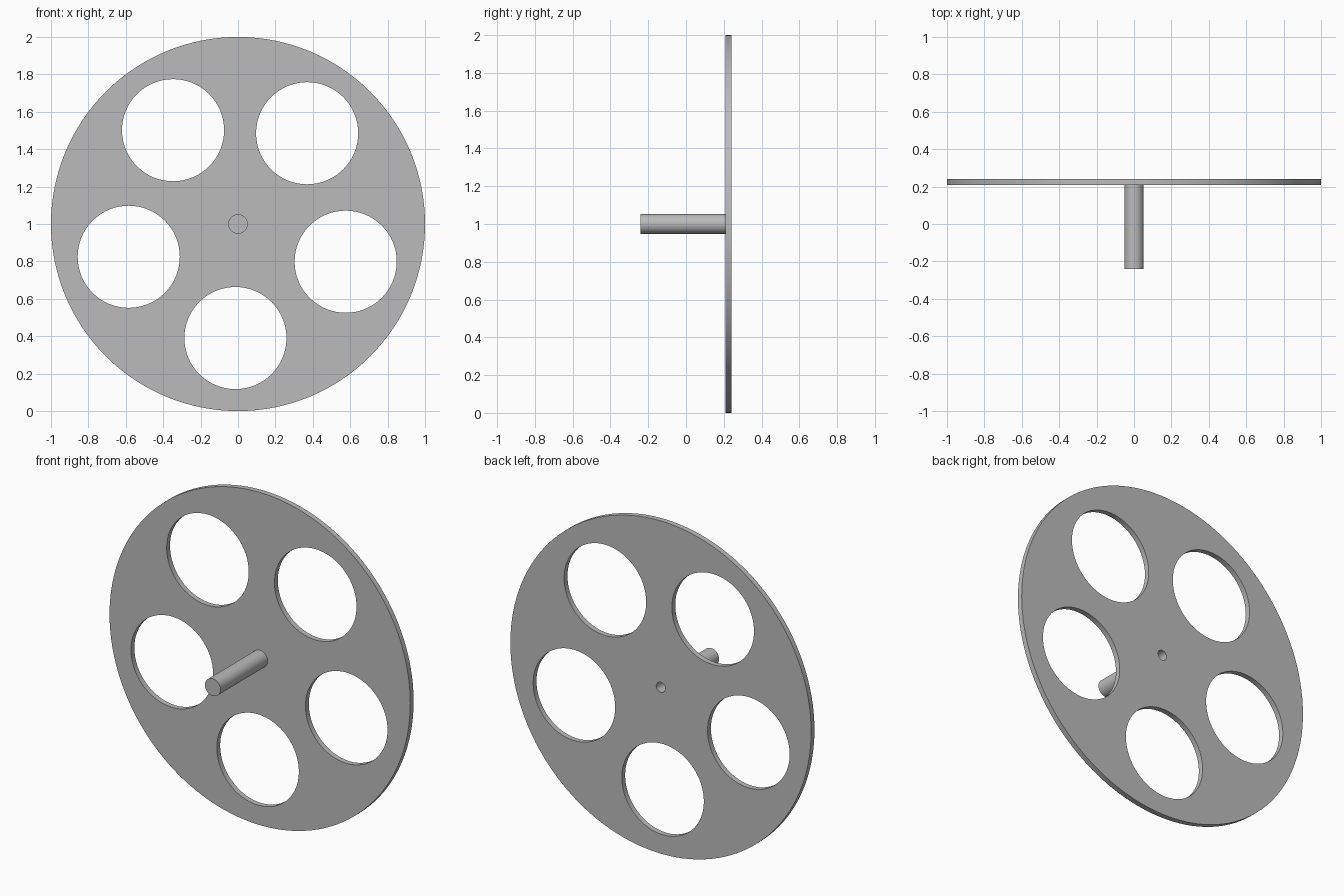
import bpy, bmesh
from math import sin, cos, radians, pi
from mathutils import Vector

cube = bpy.data.objects.get("Cube")
if cube:
    bpy.data.objects.remove(cube, do_unlink=True)

WHEEL_R, HOLE_R, HOLE_ORBIT = 1.0, 0.273, 0.61
AXLE_R, BORE_R = 0.052, 0.03
BACK, FACE, TIP, BORE_END = 0.24, 0.208, -0.24, 0.04
CENTRE = Vector((0, 0, 1))

grey = bpy.data.materials.new("plain_grey")
grey.use_nodes = True
grey.diffuse_color = (0.5, 0.5, 0.5, 1)
grey.node_tree.nodes["Principled BSDF"].inputs["Base Color"].default_value = (0.5, 0.5, 0.5, 1)


def finish(bm, name):
    bmesh.ops.recalc_face_normals(bm, faces=bm.faces)
    mesh = bpy.data.meshes.new(name)
    bm.to_mesh(mesh)
    bm.free()
    mesh.materials.append(grey)
    obj = bpy.data.objects.new(name, mesh)
    bpy.context.collection.objects.link(obj)
    bpy.ops.object.select_all(action="DESELECT")
    obj.select_set(True)
    bpy.context.view_layer.objects.active = obj
    bpy.ops.object.shade_smooth_by_angle(angle=radians(30))
    return obj


def ring(bm, x, z, radius, count):
    """Closed loop of edges in the plane of the wheel face."""
    verts = [bm.verts.new(CENTRE + Vector((x + radius * cos(2 * pi * i / count), FACE,
                                           z + radius * sin(2 * pi * i / count))))
             for i in range(count)]
    for a, b in zip(verts, verts[1:] + verts[:1]):
        bm.edges.new((a, b))


# Wheel disc: rim, five round openings and a centre bore, given thickness
bm = bmesh.new()
ring(bm, 0, 0, WHEEL_R, 128)
for i in range(5):
    angle = radians(52.7 + 72 * i)
    ring(bm, HOLE_ORBIT * cos(angle), HOLE_ORBIT * sin(angle), HOLE_R, 64)
ring(bm, 0, 0, BORE_R, 32)
bmesh.ops.triangle_fill(bm, use_beauty=True, edges=bm.edges[:], normal=(0, -1, 0))
extruded = bmesh.ops.extrude_face_region(bm, geom=bm.faces[:], use_keep_orig=True)["geom"]
bmesh.ops.translate(bm, vec=(0, BACK - FACE, 0),
                    verts=[v for v in extruded if isinstance(v, bmesh.types.BMVert)])
finish(bm, "wheel_disc")

# Axle: turned profile with a closed front tip and a blind bore at the back
bm = bmesh.new()
profile = [(0, TIP), (AXLE_R, TIP), (AXLE_R, FACE), (BORE_R, FACE), (BORE_R, BORE_END), (0, BORE_END)]
verts = [bm.verts.new(CENTRE + Vector((r, y, 0))) for r, y in profile]
edges = [bm.edges.new(pair) for pair in zip(verts, verts[1:])]
bmesh.ops.spin(bm, geom=verts + edges, cent=CENTRE, axis=(0, 1, 0), angle=2 * pi, steps=32)
bmesh.ops.remove_doubles(bm, verts=bm.verts[:], dist=0.0001)
finish(bm, "axle")
